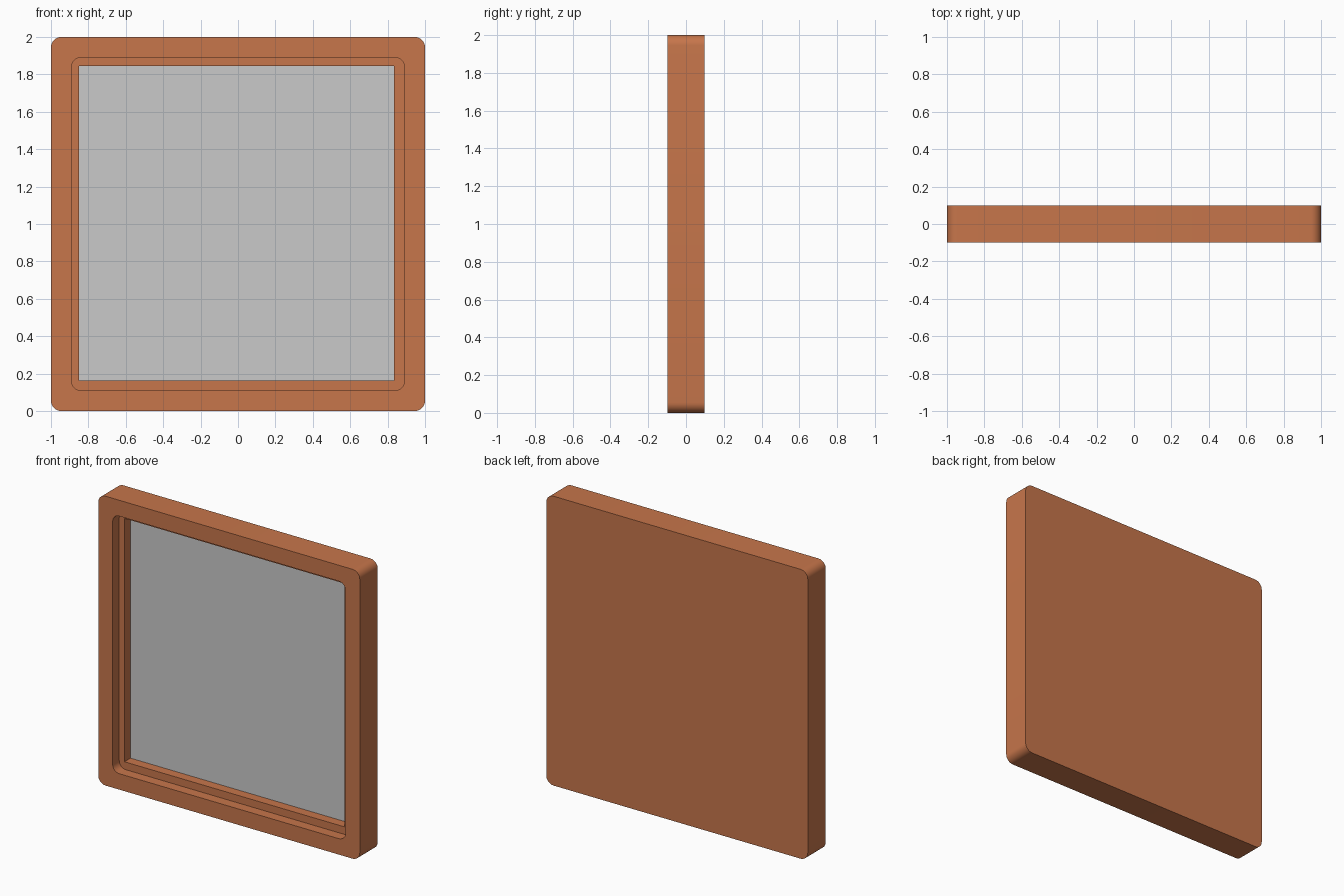
import bpy, bmesh, math

if "Cube" in bpy.data.objects:
    bpy.data.objects.remove(bpy.data.objects["Cube"])


def material(name, rgb):
    m = bpy.data.materials.new(name)
    m.diffuse_color = (*rgb, 1)
    m.use_nodes = True
    m.node_tree.nodes["Principled BSDF"].inputs["Base Color"].default_value = m.diffuse_color
    return m


def rounded_rect(x0, x1, z0, z1, r, y, steps=8):
    pts = []
    corners = [(x1 - r, z1 - r), (x0 + r, z1 - r), (x0 + r, z0 + r), (x1 - r, z0 + r)]
    for k, (cx, cz) in enumerate(corners):
        for i in range(steps + 1):
            a = math.radians(90 * (k + i / steps))
            pts.append((cx + r * math.cos(a), y, cz + r * math.sin(a)))
    return pts


def loft(name, sections, mat):
    """Skin a stack of matching outlines and cap both ends."""
    bm = bmesh.new()
    loops = [[bm.verts.new(p) for p in s] for s in sections]
    for a, b in zip(loops, loops[1:]):
        n = len(a)
        for i in range(n):
            bm.faces.new((a[i], a[(i + 1) % n], b[(i + 1) % n], b[i]))
    bm.faces.new(loops[0])
    bm.faces.new(loops[-1])
    bmesh.ops.recalc_face_normals(bm, faces=bm.faces)
    me = bpy.data.meshes.new(name)
    bm.to_mesh(me)
    bm.free()
    ob = bpy.data.objects.new(name, me)
    bpy.context.collection.objects.link(ob)
    me.materials.append(mat)
    bpy.context.view_layer.objects.active = ob
    ob.select_set(True)
    bpy.ops.object.shade_smooth_by_angle(angle=math.radians(30))
    ob.select_set(False)
    return ob


wood = material("terracotta_wood", (0.57, 0.18, 0.07))
grey = material("pane_grey", (0.59, 0.59, 0.59))

front, back = -0.098, 0.098
ledge, floor = -0.026, 0.055
outer = (-1, 1, 0, 2, 0.055)
opening = (-0.89, 0.89, 0.11, 1.89, 0.05)
inner = (-0.85, 0.834, 0.162, 1.844, 0.003)

# Frame: closed back, outer sides, front border, opening wall, ledge, recess
loft("frame", [
    rounded_rect(*outer, back),
    rounded_rect(*outer, front),
    rounded_rect(*opening, front),
    rounded_rect(*opening, ledge),
    rounded_rect(*inner, ledge),
    rounded_rect(*inner, floor),
], wood)

# Pane set at the bottom of the recess
loft("pane", [rounded_rect(*inner, floor - 0.001),
              rounded_rect(*inner, floor - 0.015)], grey)
